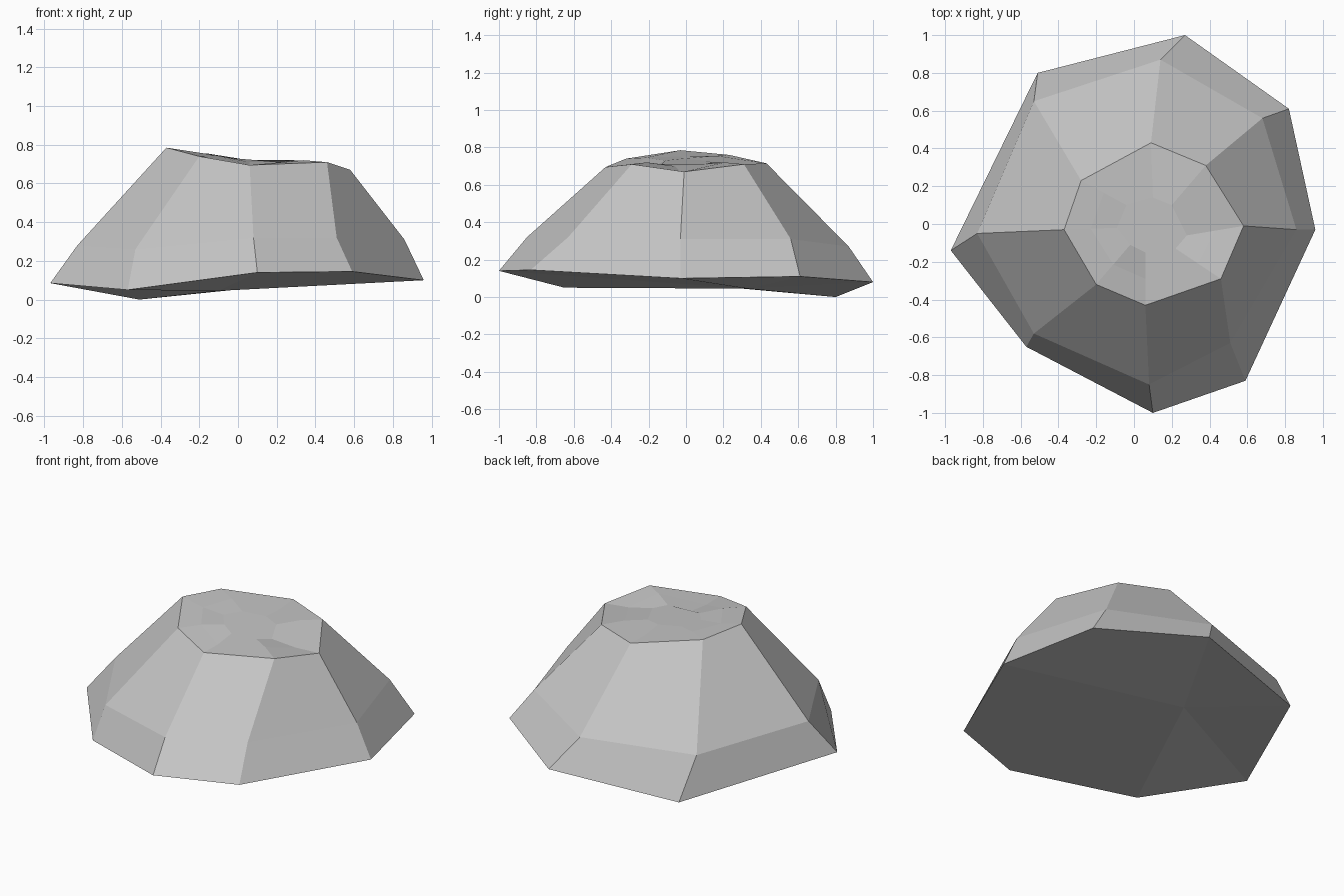
import bpy
import bmesh
from mathutils import Vector

default_cube = bpy.data.objects.get("Cube")
if default_cube:
    bpy.data.objects.remove(default_cube, do_unlink=True)


def make_material(name, value):
    """Plain flat grey material for the viewport and for renders."""
    material = bpy.data.materials.new(name)
    material.use_nodes = True
    colour = (value, value, value, 1)
    material.diffuse_color = colour
    shader = next(n for n in material.node_tree.nodes if n.type == 'BSDF_PRINCIPLED')
    shader.inputs["Base Color"].default_value = colour
    return material


def bridge(mesh, lower, upper):
    """Join two equal rings of vertices with a band of faces."""
    count = len(lower)
    for i in range(count):
        following = (i + 1) % count
        mesh.faces.new((lower[i], lower[following], upper[following], upper[i]))


# Cross-sections of the boulder, counter-clockwise from the front corner
base = [(.1, -1, .14), (.59, -.83, .145), (.96, -.03, .1), (.82, .61, .11),
        (.27, 1, .08), (-.51, .8, 0), (-.97, -.14, .085), (-.57, -.65, .05)]
skirt = [(.08, -.85, .32), (.51, -.63, .32), (.86, -.03, .31), (.68, .56, .31),
         (.14, .87, .27), (-.53, .65, .25), (-.83, -.05, .28), (-.53, -.58, .26)]
rim = [(.06, -.43, .695), (.46, -.29, .71), (.58, -.01, .67), (.38, .31, .71),
       (.09, .43, .715), (-.28, .23, .76), (-.37, -.03, .785), (-.2, -.32, .74)]
hollow = [(.06, -.15, .71), (.22, -.13, .71), (.28, -.06, .7), (.2, .1, .71),
          (.1, .14, .72), (-.04, .1, .73), (-.09, -.02, .74), (-.02, -.11, .73)]

# Shallow chipped ledge halfway between the rim and the hollow
ledge = []
for index, (outer, inner) in enumerate(zip(rim, hollow)):
    point = Vector(outer).lerp(Vector(inner), .5)
    point.z += .01 if index % 2 else -.01
    ledge.append(point)

# Faceted boulder shell
mesh = bmesh.new()
rings = [[mesh.verts.new(point) for point in section]
         for section in (base, skirt, rim, ledge, hollow)]
for lower, upper in zip(rings, rings[1:]):
    bridge(mesh, lower, upper)
mesh.faces.new(rings[-1])

# Underside fan
underside = mesh.verts.new((-.1, .33, .045))
for i, corner in enumerate(rings[0]):
    mesh.faces.new((corner, underside, rings[0][(i + 1) % len(rings[0])]))

bmesh.ops.recalc_face_normals(mesh, faces=mesh.faces)
data = bpy.data.meshes.new("boulder")
mesh.to_mesh(data)
mesh.free()
data.materials.append(make_material("stone grey", .56))
boulder = bpy.data.objects.new("boulder", data)
bpy.context.scene.collection.objects.link(boulder)
